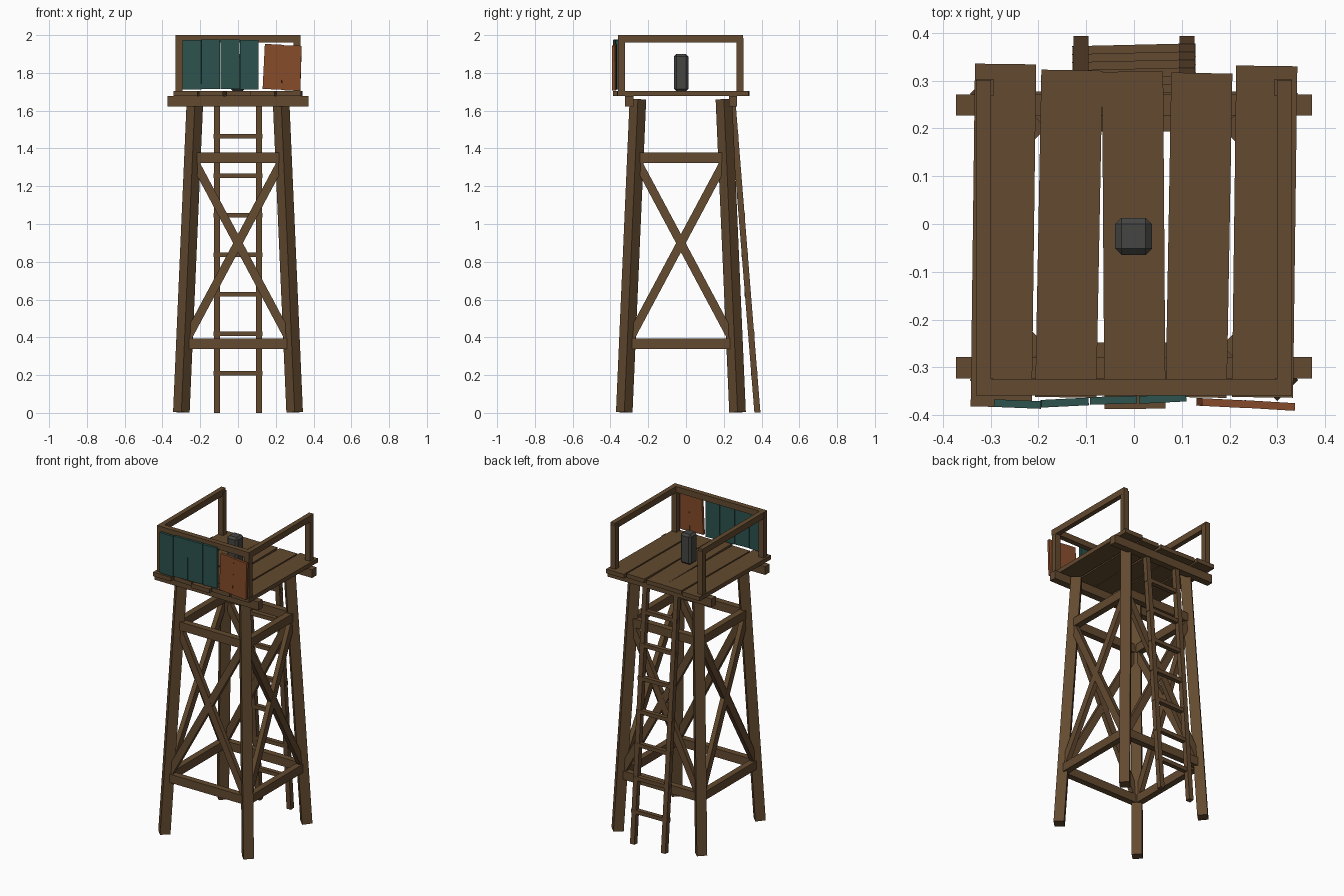
import bpy, bmesh
from mathutils import Vector, Matrix

cube = bpy.data.objects.get("Cube")
if cube:
    bpy.data.objects.remove(cube, do_unlink=True)


def material(name, rgb):
    m = bpy.data.materials.new(name)
    m.use_nodes = True
    m.diffuse_color = (*rgb, 1)
    m.node_tree.nodes["Principled BSDF"].inputs["Base Color"].default_value = (*rgb, 1)
    return m


WOOD = material("brown wood", (0.125, 0.068, 0.029))
TEAL = material("teal paint", (0.026, 0.085, 0.075))
RUST = material("rust orange paint", (0.24, 0.072, 0.024))
METAL = material("dark grey metal", (0.06, 0.062, 0.056))


def block(name, matrix, size, mat, bevel=0):
    """Box of the given size, placed by a matrix."""
    bm = bmesh.new()
    bmesh.ops.create_cube(bm, size=1)
    bmesh.ops.scale(bm, vec=size, verts=bm.verts)
    if bevel:
        bmesh.ops.bevel(bm, geom=bm.edges[:], offset=bevel, segments=1, affect='EDGES')
    mesh = bpy.data.meshes.new(name)
    bm.to_mesh(mesh)
    bm.free()
    mesh.materials.append(mat)
    obj = bpy.data.objects.new(name, mesh)
    obj.matrix_world = matrix
    bpy.context.collection.objects.link(obj)
    return obj


def beam(name, a, b, out, depth, width, mat=WOOD):
    """Straight timber from a to b; depth is measured along out."""
    a, b = Vector(a), Vector(b)
    z = (b - a).normalized()
    x = Vector(out)
    x = (x - z * x.dot(z)).normalized()
    y = z.cross(x)
    m = Matrix((x, y, z)).transposed().to_4x4()
    m.translation = (a + b) / 2
    return block(name, m, (depth, width, (b - a).length), mat)


CY = -0.027  # middle of the tower in y


def leg_point(sx, sy, z):
    r = 0.30 - 0.0436 * z
    return Vector((sx * r, CY + sy * r, z))


# Splayed legs, set diagonally
for sx in (-1, 1):
    for sy in (-1, 1):
        beam("leg", leg_point(sx, sy, 0.003), leg_point(sx, sy, 1.66), (sx, sy, 0), 0.062, 0.062)

# Girts and cross braces on all four sides
LOW, HIGH = 0.367, 1.35
corners = [(-1, -1), (1, -1), (1, 1), (-1, 1)]
for i, p in enumerate(corners):
    q = corners[(i + 1) % 4]
    out = (p[0] + q[0], p[1] + q[1], 0)
    for z in (LOW, HIGH):
        beam("girt", leg_point(*p, z), leg_point(*q, z), out, 0.04, 0.055)
    beam("cross_brace", leg_point(*p, LOW), leg_point(*q, HIGH), out, 0.03, 0.045)
    beam("cross_brace", leg_point(*q, LOW), leg_point(*p, HIGH), out, 0.03, 0.045)

# Bearers under the deck
for y in (-0.301, 0.249):
    beam("deck_bearer", (-0.373, y, 1.65), (0.373, y, 1.65), (0, 1, 0), 0.044, 0.054)

# Uneven deck planks: back x, front x, back y, front y
planks = [(-0.269, -0.278, 0.335, -0.383), (-0.130, -0.143, 0.322, -0.363),
          (-0.003, 0.002, 0.319, -0.387), (0.142, 0.130, 0.316, -0.363),
          (0.278, 0.269, 0.331, -0.363)]
for xb, xf, yb, yf in planks:
    beam("deck_plank", (xf, yf, 1.69), (xb, yb, 1.69), (0, 0, 1), 0.027, 0.128)

# Railing, open at the back
for s in (-1, 1):
    for y in (-0.341, 0.286):
        beam("rail_post", (s * 0.312, y, 1.7), (s * 0.312, y, 1.985), (1, 0, 0), 0.036, 0.036)
    beam("side_rail", (s * 0.315, -0.345, 1.98), (s * 0.315, 0.302, 1.98), (1, 0, 0), 0.031, 0.04)
beam("front_rail", (-0.331, -0.342, 1.981), (0.331, -0.342, 1.981), (0, 1, 0), 0.034, 0.038)

# Painted boards on the front: x, y, height middle, lean, turn, colour
boards = [(-0.244, -0.377, 1.843, 0.0, -0.04, TEAL), (-0.145, -0.374, 1.846, 0.005, 0.05, TEAL),
          (-0.043, -0.369, 1.845, 0.0, 0.03, TEAL), (0.06, -0.366, 1.844, 0.0, 0.05, TEAL),
          (0.186, -0.375, 1.832, 0.05, -0.05, RUST), (0.284, -0.380, 1.826, 0.03, -0.06, RUST)]
for x, y, z, lean, turn, mat in boards:
    height = 0.262 if mat == TEAL else 0.238
    m = Matrix.Translation((x, y, z)) @ Matrix.Rotation(turn, 4, 'Z') @ Matrix.Rotation(lean, 4, 'Y')
    block("front_board", m, (0.099, 0.016, height), mat)


# Leaning ladder at the back
def ladder_y(z):
    return 0.378 - 0.08 * z


for s in (-1, 1):
    beam("ladder_rail", (s * 0.111, ladder_y(0), 0.002), (s * 0.111, ladder_y(1.66), 1.66),
         (1, 0, 0), 0.031, 0.032)
for i in range(1, 8):
    z = 0.2093 * i
    beam("ladder_rung", (-0.129, ladder_y(z) - 0.003, z), (0.129, ladder_y(z) + 0.003, z),
         (0, 0, 1), 0.025, 0.028)

# Metal canister on the deck
block("canister", Matrix.Translation((-0.001, -0.026, 1.801)), (0.077, 0.077, 0.196), METAL, bevel=0.013)
